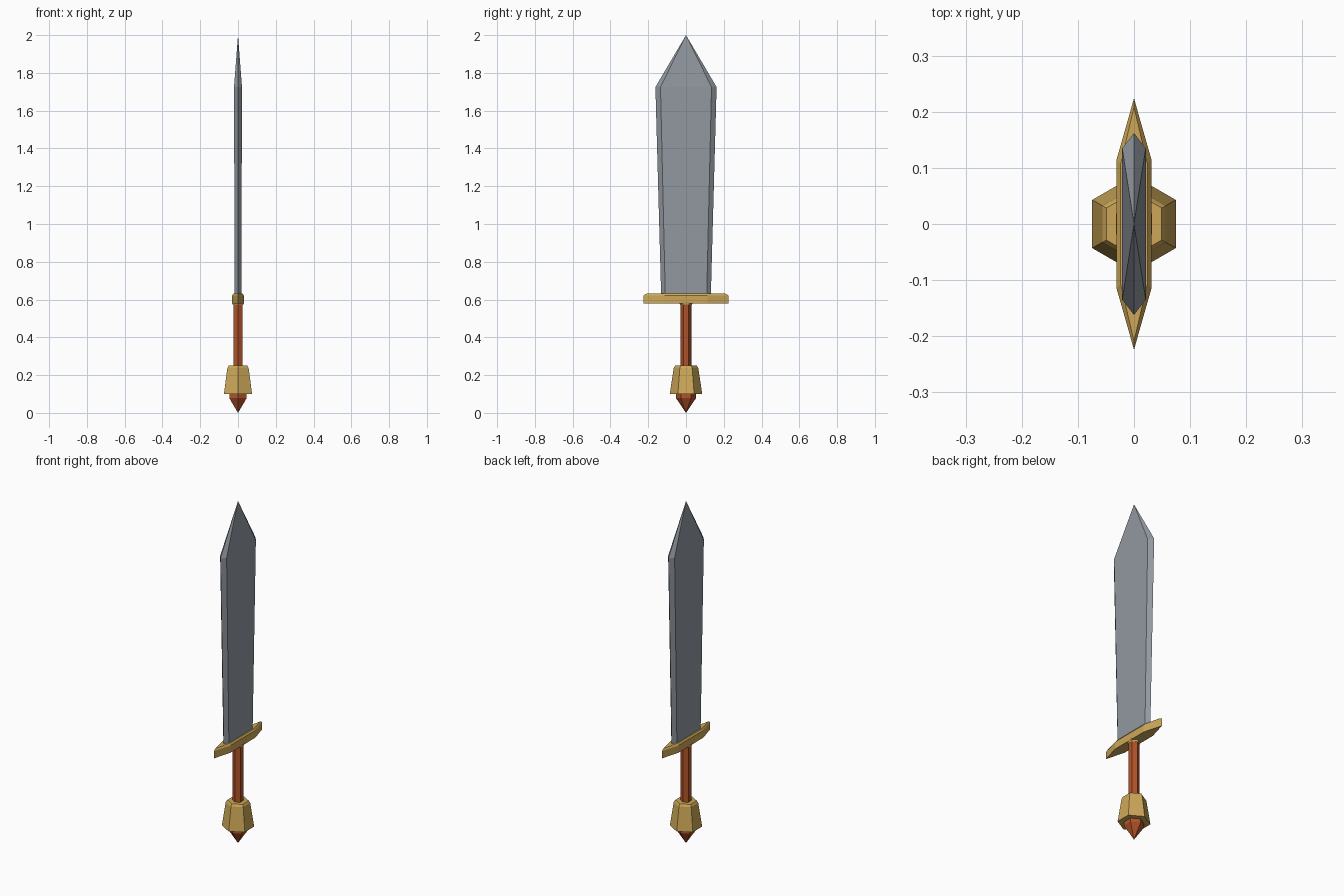
import bpy, math

if "Cube" in bpy.data.objects:
    bpy.data.objects.remove(bpy.data.objects["Cube"])


def material(name, rgb):
    m = bpy.data.materials.new(name)
    m.diffuse_color = (*rgb, 1)
    m.use_nodes = True
    m.node_tree.nodes["Principled BSDF"].inputs["Base Color"].default_value = m.diffuse_color
    return m


steel = material("steel grey", (0.285, 0.315, 0.352))
gold = material("gold", (0.61, 0.39, 0.098))
leather = material("red brown", (0.445, 0.088, 0.022))


def loft(name, outline, levels, mat):
    """Stack copies of an outline; each level is (z, x scale, y scale). Zero scale makes a point."""
    verts, faces, rings = [], [], []
    for z, sx, sy in levels:
        start = len(verts)
        pts = [(0, 0)] if sx == 0 else outline
        verts += [(x * sx, y * sy, z) for x, y in pts]
        rings.append(list(range(start, len(verts))))
    n = len(outline)
    for a, b in zip(rings, rings[1:]):
        for i in range(n):
            j = (i + 1) % n
            if len(a) == 1:
                faces.append((a[0], b[j], b[i]))
            elif len(b) == 1:
                faces.append((a[i], a[j], b[0]))
            else:
                faces.append((a[i], a[j], b[j], b[i]))
    if len(rings[0]) > 1:
        faces.append(rings[0][::-1])
    if len(rings[-1]) > 1:
        faces.append(rings[-1])
    me = bpy.data.meshes.new(name)
    me.from_pydata(verts, [], faces)
    me.materials.append(mat)
    ob = bpy.data.objects.new(name, me)
    bpy.context.collection.objects.link(ob)
    return ob


def long_hex(half_x, half_y, tip_y):
    """Counter-clockwise hexagon, stretched along y with points at both ends."""
    return [(half_x, -half_y), (half_x, half_y), (0, tip_y),
            (-half_x, half_y), (-half_x, -half_y), (0, -tip_y)]


# regular hexagon with corners on the y axis
hexagon = [(math.sin(i * math.pi / 3), -math.cos(i * math.pi / 3)) for i in range(6)]

# blade: widens to the shoulders, then closes to the tip
loft("blade", long_hex(0.021, 0.135, 0.162),
     [(0.61, 0.85, 0.81), (1.725, 1, 1), (2.0, 0, 0)], steel)

# crossguard with chamfered top edge
loft("crossguard", long_hex(0.031, 0.115, 0.224),
     [(0.58, 1, 1), (0.622, 1, 1), (0.632, 0.77, 0.93)], gold)

# collar under the guard
loft("collar", hexagon, [(0.57, 0.030, 0.030), (0.585, 0.037, 0.037)], gold)

# grip
loft("grip", hexagon, [(0.24, 0.029, 0.029), (0.575, 0.029, 0.029)], leather)

# flared pommel with chamfered top
loft("pommel", hexagon,
     [(0.10, 0.086, 0.086), (0.238, 0.065, 0.065), (0.25, 0.057, 0.057)], gold)

# pointed stud at the bottom
loft("pommel_stud", hexagon,
     [(0.0, 0, 0), (0.078, 0.053, 0.053), (0.11, 0.053, 0.053)], leather)
